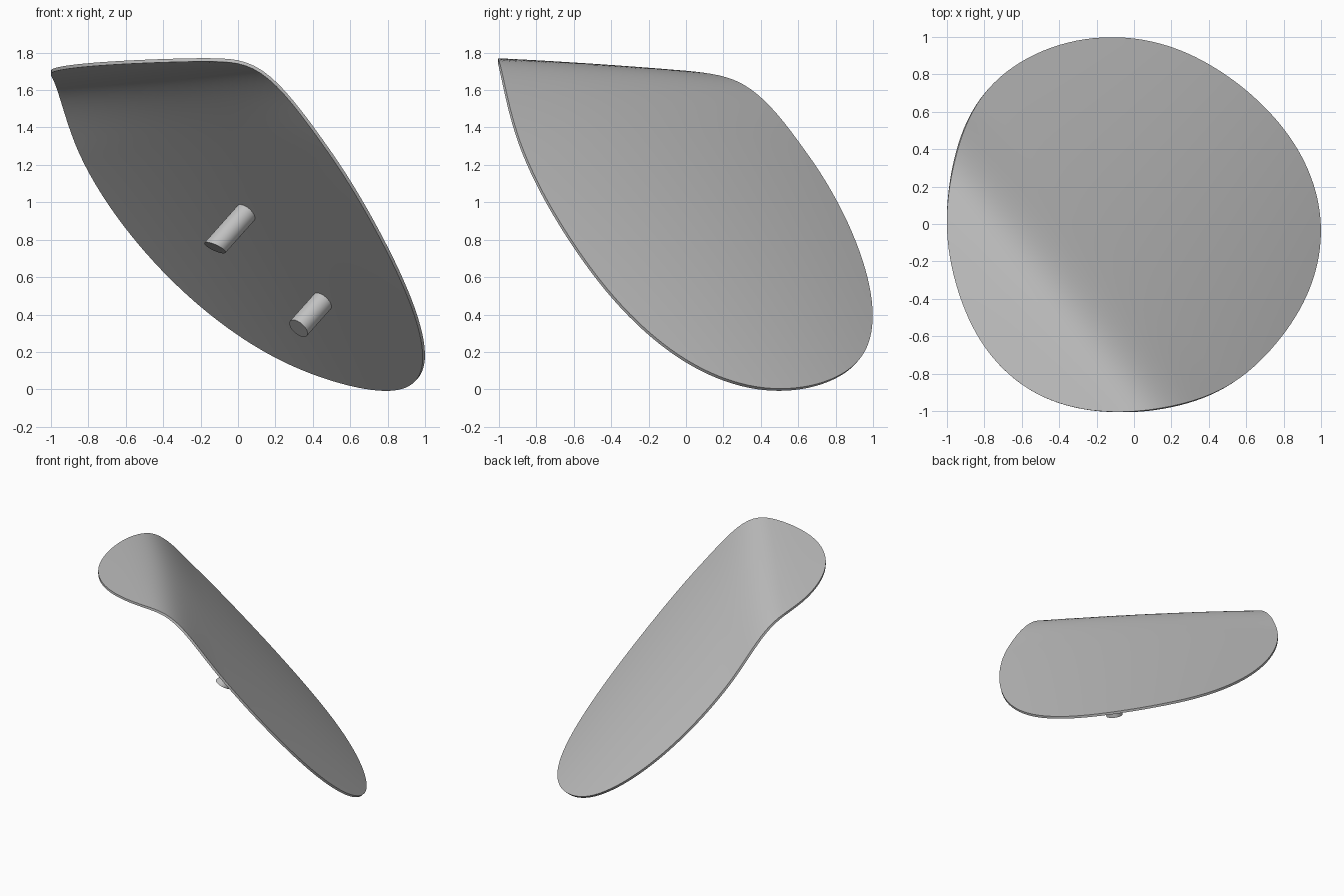
import bpy, bmesh, math
from mathutils import Vector

if "Cube" in bpy.data.objects:
    bpy.data.objects.remove(bpy.data.objects["Cube"], do_unlink=True)

grey = bpy.data.materials.new("plain_grey")
grey.use_nodes = True
grey.diffuse_color = (0.55, 0.55, 0.55, 1)
grey.node_tree.nodes["Principled BSDF"].inputs["Base Color"].default_value = (0.55, 0.55, 0.55, 1)

HEADING = math.radians(41)   # downhill direction of the panel
RINGS, STEPS = 28, 8
# Outline radius in plan, at equal angles counter-clockwise from +x
RADII = [1.004, 0.97, 0.932, 0.93, 0.97, 1.012, 1.052, 1.074, 1.006,
         0.999, 0.998, 1.038, 1.054, 1.014, 0.985, 1.006, 0.986, 1.003]


def height(x, y):
    """Convex slope that bends smoothly into a nearly level lip."""
    u = x * math.cos(HEADING) + y * math.sin(HEADING)
    v = y * math.cos(HEADING) - x * math.sin(HEADING)
    lip = min(1, max(0, (-0.2 - u) / 0.5))
    lip = lip * lip * (3 - 2 * lip)
    slope, level, soft = 1.108 - 1.17 * u, 1.745, 0.085
    z = -soft * math.log(math.exp(-slope / soft) + math.exp(-level / soft))
    crown = (0.07 * lip - 0.08) * v * v
    twist = -0.04 * u * (v * v - v) * (1 - lip)
    return z + crown + twist - 0.05 * lip * lip * v


def smooth_outline(radii, steps):
    """Closed plan curve whose radius follows a cubic B-spline."""
    n, out = len(radii), []
    for i in range(n):
        a, b, c, d = (radii[(i + k) % n] for k in (-1, 0, 1, 2))
        for s in range(steps):
            t = s / steps
            r = ((1 - t) ** 3 * a + (3 * t ** 3 - 6 * t * t + 4) * b
                 + (-3 * t ** 3 + 3 * t * t + 3 * t + 1) * c + t ** 3 * d) / 6
            angle = math.tau * (i + t) / n
            out.append((r * math.cos(angle), r * math.sin(angle)))
    return out


def add_object(name, bm):
    """Turn a bmesh into the active, selected object."""
    mesh = bpy.data.meshes.new(name)
    bm.to_mesh(mesh)
    bm.free()
    mesh.materials.append(grey)
    ob = bpy.data.objects.new(name, mesh)
    bpy.context.collection.objects.link(ob)
    bpy.ops.object.select_all(action='DESELECT')
    ob.select_set(True)
    bpy.context.view_layer.objects.active = ob
    return ob


def shade():
    bpy.ops.object.shade_smooth_by_angle(angle=math.radians(35))


# Curved panel: concentric rings of the plan outline, raised to the height
outline = smooth_outline(RADII, STEPS)
bm = bmesh.new()
centre = bm.verts.new((0, 0, height(0, 0)))
rings = []
for ring in range(1, RINGS + 1):
    f = ring / RINGS
    rings.append([bm.verts.new((x * f, y * f, height(x * f, y * f))) for x, y in outline])
count = len(outline)
for i in range(count):
    j = (i + 1) % count
    bm.faces.new((centre, rings[0][i], rings[0][j]))
    for inner, outer in zip(rings, rings[1:]):
        bm.faces.new((inner[j], inner[i], outer[i], outer[j]))
panel = add_object("curved_panel", bm)
shell = panel.modifiers.new("thickness", 'SOLIDIFY')
shell.thickness, shell.offset = 0.018, -1
bpy.ops.object.modifier_apply(modifier=shell.name)
shade()


# Mounting pegs: round bars square to the underside, ends cut along a given plane
def peg(name, end, reach, cut, radius=0.06, sides=32):
    axis = Vector((-0.89, -0.77, -1))
    end, cut = Vector(end), Vector(cut)
    base = end - axis * reach
    side = axis.orthogonal().normalized()
    other = axis.cross(side).normalized()
    bm = bmesh.new()
    low, high = [], []
    for i in range(sides):
        a = math.tau * i / sides
        off = radius * (side * math.cos(a) + other * math.sin(a))
        high.append(bm.verts.new(base + off))
        low.append(bm.verts.new(end + off - axis * (off.dot(cut) / axis.dot(cut))))
    for i in range(sides):
        j = (i + 1) % sides
        bm.faces.new((low[i], low[j], high[j], high[i]))
    bm.faces.new(low)
    bm.faces.new(high)
    bmesh.ops.recalc_face_normals(bm, faces=bm.faces)
    add_object(name, bm)
    shade()


peg("upper_peg", (-0.123, -0.01, 0.757), 0.185, (-0.43, -0.3, -1))
peg("lower_peg", (0.323, 0.16, 0.326), 0.145, (-0.89, -0.77, -1))
